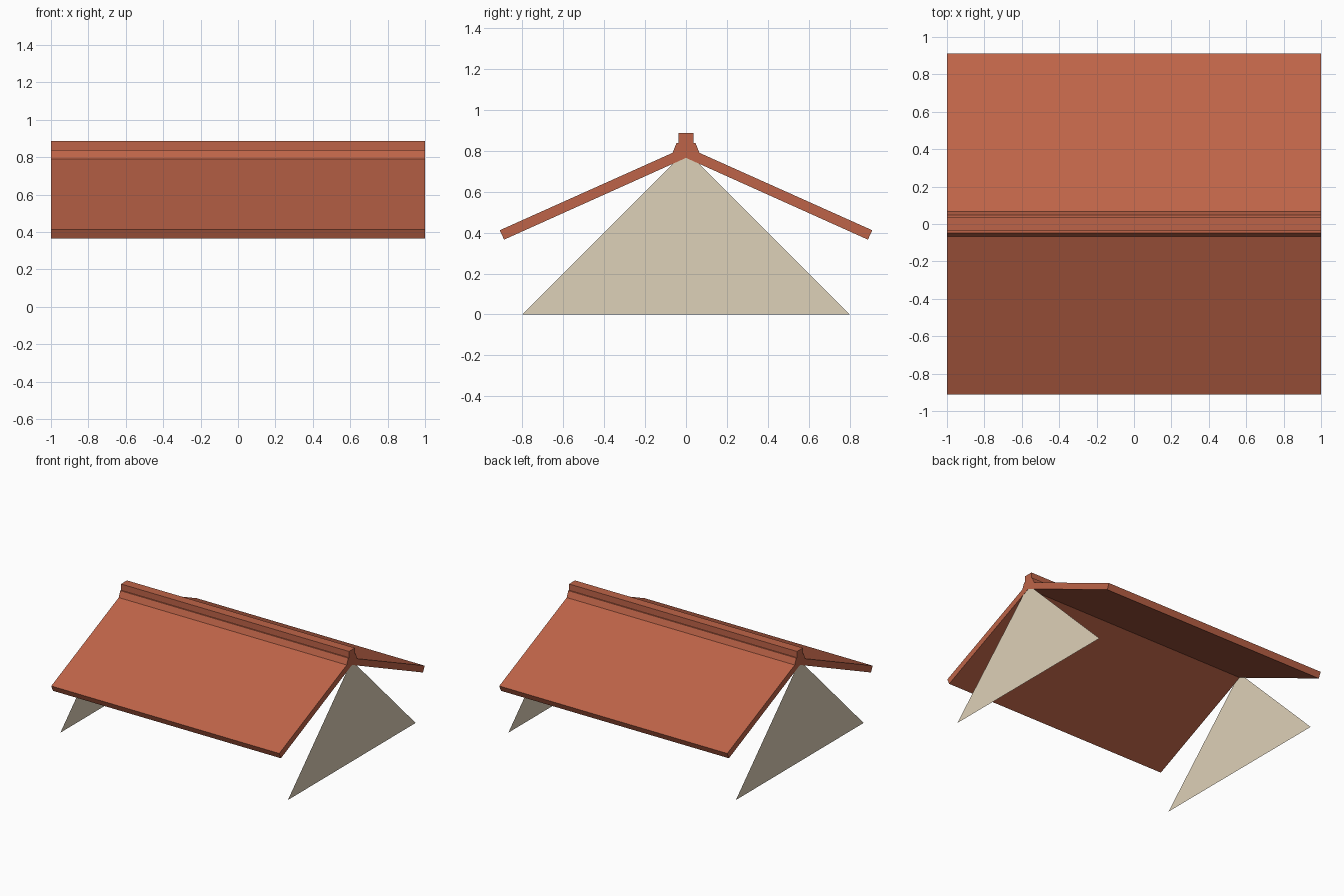
import bpy
import bmesh

cube = bpy.data.objects.get("Cube")
if cube:
    bpy.data.objects.remove(cube, do_unlink=True)


def material(name, rgb):
    mat = bpy.data.materials.new(name)
    mat.use_nodes = True
    mat.diffuse_color = (*rgb, 1)
    mat.node_tree.nodes["Principled BSDF"].inputs["Base Color"].default_value = (*rgb, 1)
    return mat


def add_profile(name, profile, mat, x, length=0):
    """Face from (y, z) points at the given x, extruded along x if a length is set."""
    bm = bmesh.new()
    face = bm.faces.new([bm.verts.new((x, y, z)) for y, z in profile])
    if length:
        ext = bmesh.ops.extrude_face_region(bm, geom=[face])
        moved = [v for v in ext["geom"] if isinstance(v, bmesh.types.BMVert)]
        bmesh.ops.translate(bm, verts=moved, vec=(length, 0, 0))
        bmesh.ops.recalc_face_normals(bm, faces=bm.faces)
    elif face.normal.x * x < 0 or (face.normal_update() or face.normal.x * x < 0):
        face.normal_flip()
    mesh = bpy.data.meshes.new(name)
    bm.to_mesh(mesh)
    bm.free()
    mesh.materials.append(mat)
    obj = bpy.data.objects.new(name, mesh)
    bpy.context.collection.objects.link(obj)
    return obj


terracotta = material("terracotta", (0.515, 0.127, 0.065))
plaster = material("cream plaster", (0.73, 0.637, 0.479))

# Sloping roof slabs, meeting under the ridge
slab = [(0, 0.766), (0.89, 0.366), (0.911, 0.412), (0, 0.82)]
for name, side in (("front_roof_slab", -1), ("back_roof_slab", 1)):
    add_profile(name, [(side * y, z) for y, z in slab], terracotta, -1, 2)

# Ridge cap: flared foot with a narrower upright rib
half_cap = [(0.067, 0.788), (0.047, 0.838), (0.037, 0.838), (0.037, 0.887)]
cap = half_cap + [(-y, z) for y, z in reversed(half_cap)]
add_profile("ridge_cap", cap, terracotta, -1, 2)

# Thin triangular gable walls at both ends
gable = [(-0.8, 0), (0.8, 0), (0, 0.8)]
for name, x in (("right_gable", -0.998), ("left_gable", 0.998)):
    add_profile(name, gable, plaster, x)
